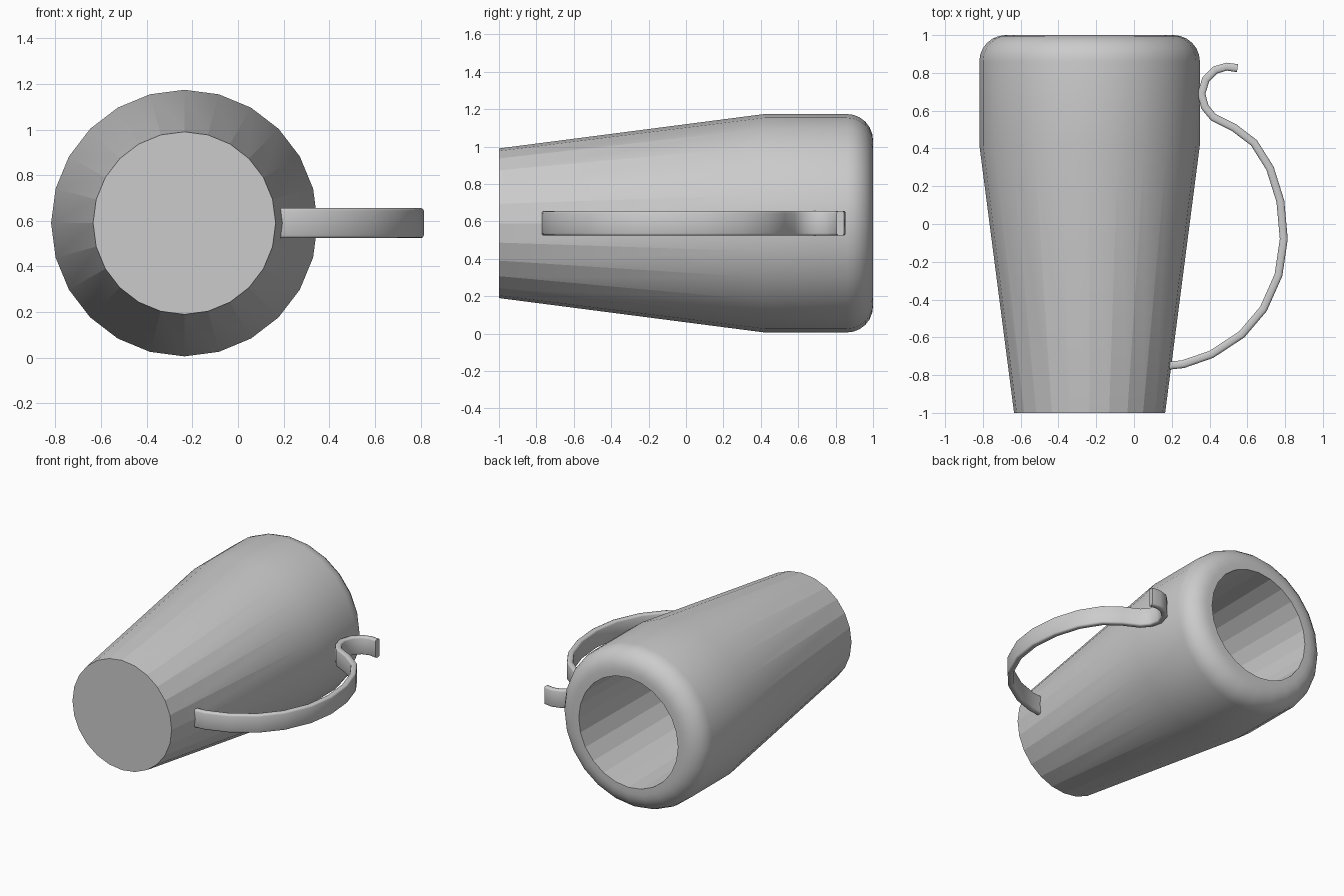
import bpy, bmesh, math
from mathutils import Vector

cube = bpy.data.objects.get("Cube")
if cube:
    bpy.data.objects.remove(cube, do_unlink=True)

grey = bpy.data.materials.new("plain grey")
grey.use_nodes = True
colour = (0.6, 0.6, 0.6, 1)
grey.diffuse_color = colour
grey.node_tree.nodes["Principled BSDF"].inputs["Base Color"].default_value = colour

SIDES = 24
AXIS_X, AXIS_Z = -0.235, 0.59


def finish(bm, name):
    bmesh.ops.recalc_face_normals(bm, faces=bm.faces)
    mesh = bpy.data.meshes.new(name)
    bm.to_mesh(mesh)
    bm.free()
    mesh.materials.append(grey)
    obj = bpy.data.objects.new(name, mesh)
    bpy.context.collection.objects.link(obj)
    return obj


# Mug body: profile of (radius, y, creased wall below) turned around the y axis
FILLET = 0.14
profile = [(0.40, -1.0), (0.584, 0.42)]
for i in range(7):
    a = math.radians(15 * i)
    profile.append((0.444 + FILLET * math.cos(a), 0.86 + FILLET * math.sin(a)))
profile += [(0.40, 1.0), (0.36, -0.94)]
creased = {0, len(profile) - 2}

bm = bmesh.new()
rings = []
for r, y in profile:
    ring = []
    for i in range(SIDES):
        a = math.tau * i / SIDES
        ring.append(bm.verts.new((AXIS_X + r * math.cos(a), y, AXIS_Z + r * math.sin(a))))
    rings.append(ring)
for k in range(len(rings) - 1):
    for i in range(SIDES):
        j = (i + 1) % SIDES
        bm.faces.new((rings[k][i], rings[k][j], rings[k + 1][j], rings[k + 1][i]))
bm.faces.new(rings[0])
bm.faces.new(rings[-1])
for f in bm.faces:
    f.smooth = len(f.verts) == 4
# Crisp facets on the tapered walls, base and lip
for k in creased:
    for i in range(SIDES):
        bm.edges.get((rings[k][i], rings[k + 1][i])).smooth = False
for k in (0, len(rings) - 2, len(rings) - 1):
    for i in range(SIDES):
        bm.edges.get((rings[k][i], rings[k][(i + 1) % SIDES])).smooth = False
finish(bm, "mug_body")

# Handle: flat strip following a curled path
path = [(0.185, -0.75), (0.26, -0.742), (0.41, -0.69), (0.57, -0.585), (0.685, -0.45),
        (0.765, -0.27), (0.793, -0.08), (0.775, 0.12), (0.72, 0.295), (0.635, 0.43),
        (0.53, 0.51), (0.42, 0.565), (0.375, 0.62), (0.357, 0.69), (0.38, 0.765),
        (0.43, 0.815), (0.49, 0.833), (0.548, 0.825)]
points = [Vector((x, y, AXIS_Z)) for x, y in path]
HALF_W, HALF_T, CHAMFER = 0.066, 0.021, 0.012
up = Vector((0, 0, 1))
section = []
for st, sw in ((1, 1), (-1, 1), (-1, -1), (1, -1)):
    corner = [(st * HALF_T, sw * (HALF_W - CHAMFER)),
              (st * (HALF_T - CHAMFER * 0.3), sw * (HALF_W - CHAMFER * 0.3)),
              (st * (HALF_T - CHAMFER), sw * HALF_W)]
    section += corner if st * sw > 0 else corner[::-1]

bm = bmesh.new()
rings = []
for i, p in enumerate(points):
    tangent = (points[min(i + 1, len(points) - 1)] - points[max(i - 1, 0)]).normalized()
    side = tangent.cross(up)
    rings.append([bm.verts.new(p + side * t + up * w) for t, w in section])
n = len(section)
for a, b in zip(rings, rings[1:]):
    for i in range(n):
        bm.faces.new((a[i], a[(i + 1) % n], b[(i + 1) % n], b[i]))
bm.faces.new(rings[0])
bm.faces.new(rings[-1])
handle = finish(bm, "handle")
bpy.ops.object.select_all(action='DESELECT')
handle.select_set(True)
bpy.context.view_layer.objects.active = handle
bpy.ops.object.shade_smooth_by_angle(angle=math.radians(50))
